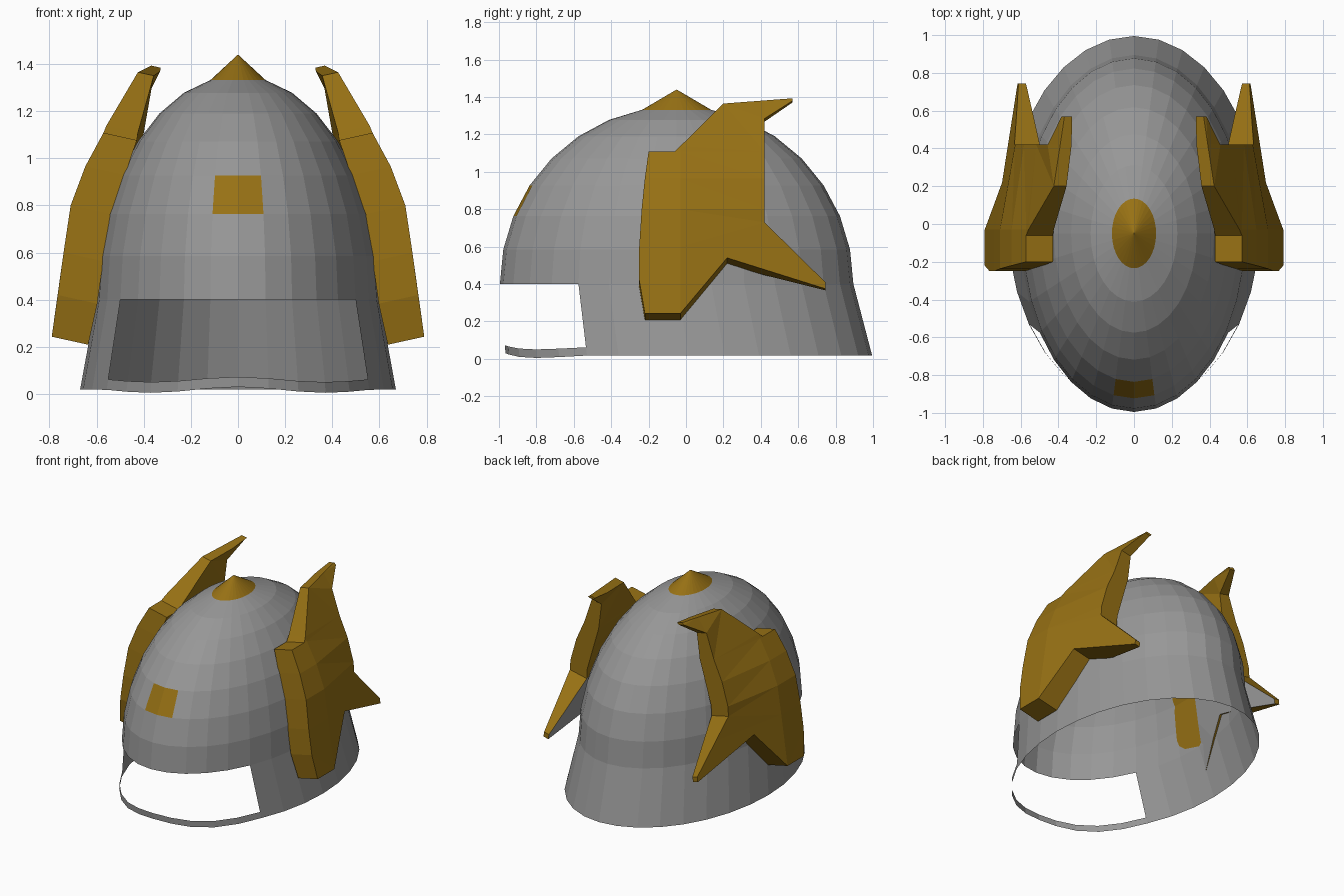
import bpy, bmesh, math
from mathutils import Vector

if "Cube" in bpy.data.objects:
    bpy.data.objects.remove(bpy.data.objects["Cube"])


def material(name, color):
    m = bpy.data.materials.new(name)
    m.diffuse_color = (*color, 1)
    m.use_nodes = True
    m.node_tree.nodes["Principled BSDF"].inputs["Base Color"].default_value = m.diffuse_color
    return m


STEEL = material("steel_grey", (0.31, 0.31, 0.31))
GOLD = material("dark_gold", (0.31, 0.165, 0.007))


def make_object(name, verts, faces, mats):
    mesh = bpy.data.meshes.new(name)
    mesh.from_pydata(verts, [], faces)
    mesh.materials.append(STEEL)
    mesh.materials.append(GOLD)
    for poly, m in zip(mesh.polygons, mats):
        poly.material_index = m
    bm = bmesh.new()
    bm.from_mesh(mesh)
    bmesh.ops.recalc_face_normals(bm, faces=bm.faces)
    bm.to_mesh(mesh)
    bm.free()
    obj = bpy.data.objects.new(name, mesh)
    bpy.context.collection.objects.link(obj)
    return obj


def interp(x, table):
    if x <= table[0][0]:
        return table[0][1]
    for (x0, v0), (x1, v1) in zip(table, table[1:]):
        if x <= x1:
            return v0 + (v1 - v0) * (x - x0) / (x1 - x0)
    return table[-1][1]


# ---- helmet shell: half ellipsoid on a flared skirt, segment 0 at the front
N, GAP = 32, 5


def ring(cy, rx, ry, z):
    return [Vector((rx * math.sin(2 * math.pi * i / N),
                    cy - ry * math.cos(2 * math.pi * i / N), z)) for i in range(N)]


skirt = ring(0.015, 0.67, 0.98, 0.018)
for i, v in enumerate(skirt):                      # wavy chin edge
    if min(i, N - i) <= GAP:
        v.z = 0.0175 + 0.0125 * math.cos(2 * math.pi * v.x / 0.74)
rings = [skirt]
for k in range(8):
    a = math.radians(11.25 * k)
    rings.append(ring(-0.05, 0.6 * math.cos(a), 0.945 * math.cos(a), 0.4 + 0.95 * math.sin(a)))
verts = [v for r in rings for v in r]
faces, mats = [], []
for r in range(8):
    for i in range(N):
        j = (i + 1) % N
        if r == 0 and (i < GAP or i >= N - GAP):
            continue                               # face opening
        faces.append((r * N + i, r * N + j, (r + 1) * N + j, (r + 1) * N + i))
        mats.append(1 if r == 3 and i in (0, N - 1) else 0)   # gold brow plate
make_object("helmet_shell", verts, faces, mats)

# ---- chin strip below the opening
cols = range(-GAP, GAP + 1)
verts = [skirt[i] for i in cols] + [skirt[i].lerp(rings[1][i], 0.115) for i in cols]
n = len(cols)
faces = [(i, i + 1, n + i + 1, n + i) for i in range(n - 1)]
make_object("chin_strip", verts, faces, [0] * len(faces))

# ---- gold cone closing the crown
verts = rings[8] + [Vector((0, -0.05, 1.44))]
make_object("crown_cone", verts, [(i, (i + 1) % N, N) for i in range(N)], [1] * N)

# ---- side wings: outline (y, z), cut in bands and wrapped around the shell
OUTLINE = [(-0.22, 0.243), (-0.03, 0.243), (0.22, 0.54), (0.745, 0.375), (0.745, 0.41),
           (0.42, 0.73), (0.42, 1.285), (0.57, 1.38), (0.57, 1.393), (0.2, 1.365),
           (-0.06, 1.108), (-0.2, 1.108), (-0.22, 0.965), (-0.237, 0.8),
           (-0.25, 0.6), (-0.25, 0.42)]
REACH = [(0.21, 0.795), (0.42, 0.765), (0.6, 0.74), (0.8, 0.71), (0.965, 0.648),
         (1.105, 0.572), (1.27, 0.505), (1.365, 0.44), (1.393, 0.405)]
DEPTH_Y = [(-0.03, 0.15), (0.42, 0.12), (0.745, 0.035)]
DEPTH_Z = [(0.24, 1.03), (0.42, 1.12), (0.965, 1.12), (1.105, 0.95), (1.365, 0.5)]


def outer(y, z):
    x = interp(z, REACH) - 0.2 * max(0, y + 0.03) * min(1, 1.7 - z)
    return Vector((x, y, z))


def inner(y, z):
    t = interp(y, DEPTH_Y) * interp(z, DEPTH_Z)
    return outer(y, z) - Vector((t, 0, 0.22 * t))


bm = bmesh.new()
bm.faces.new([bm.verts.new((0, y, z)) for y, z in OUTLINE])
cuts = [((0, 0, z), (0, 0, 1)) for z in (0.42, 0.6, 0.8, 0.965, 1.108)]
cuts += [((0, y, 0), (0, 1, 0)) for y in (-0.03, 0.42)]
for co, no in cuts:
    bmesh.ops.bisect_plane(bm, geom=bm.verts[:] + bm.edges[:] + bm.faces[:],
                           dist=0.0005, plane_co=co, plane_no=no)
bmesh.ops.triangulate(bm, faces=bm.faces[:])
bm.verts.index_update()
n = len(bm.verts)
flat = [(v.co.y, v.co.z) for v in bm.verts]
verts = [outer(*p) for p in flat] + [inner(*p) for p in flat]
faces, mats = [], []
for f in bm.faces:
    ids = [v.index for v in f.verts]
    c = f.calc_center_median()
    faces += [ids, [i + n for i in reversed(ids)]]
    mats += [1, 0 if c.y > -0.03 and c.z < 0.75 else 1]   # grey lower backing
for e in bm.edges:
    if e.is_boundary:
        a, b = (v.index for v in e.verts)
        faces.append((a, b, b + n, a + n))
        mats.append(1)
bm.free()
wings = make_object("side_wings", verts, faces, mats)
mirror = wings.modifiers.new("mirror", 'MIRROR')
mirror.use_axis = (True, False, False)
